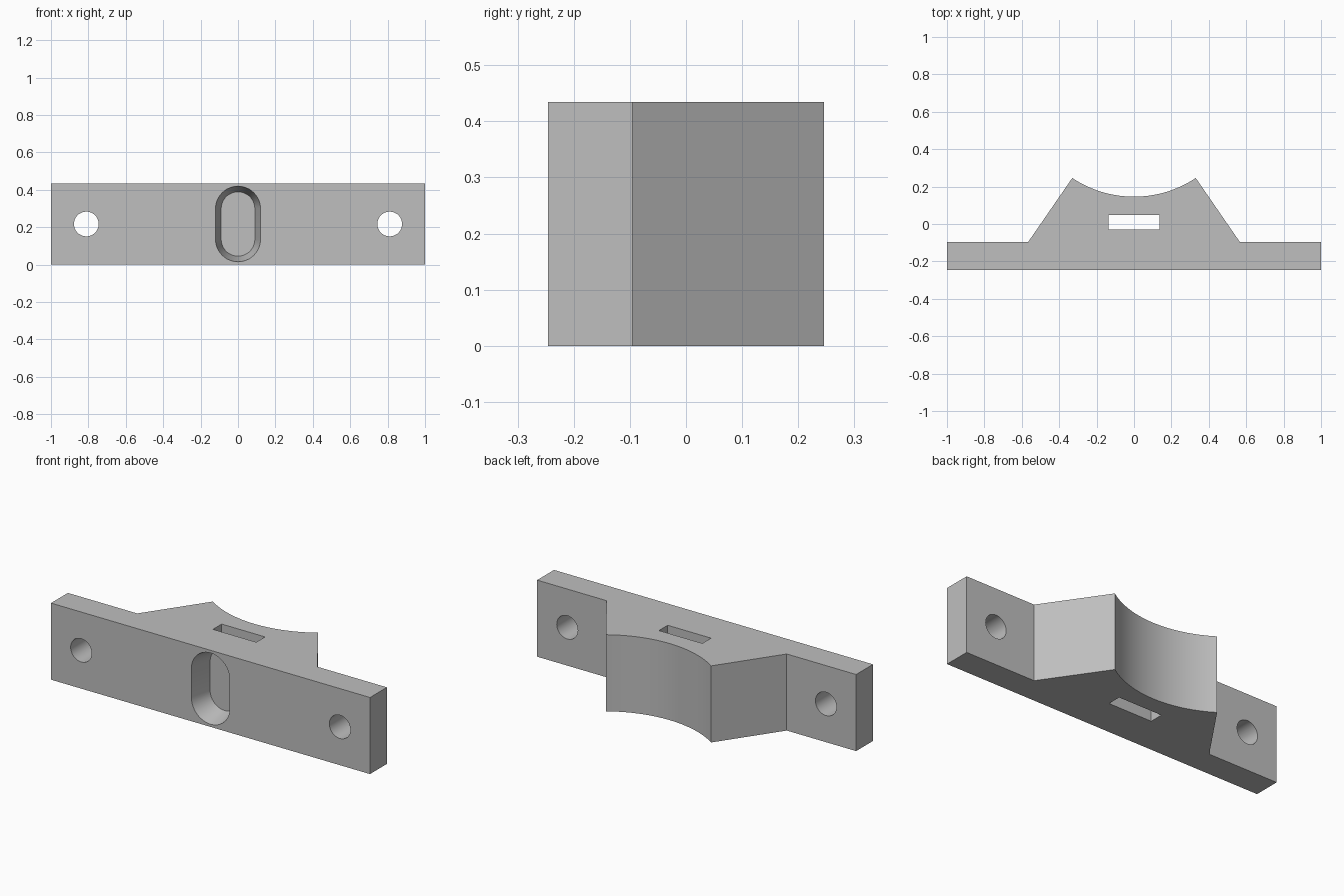
import bpy
import math

cube = bpy.data.objects.get("Cube")
if cube:
    bpy.data.objects.remove(cube, do_unlink=True)

HEIGHT = 0.434
FRONT, BACK, STEP = -0.246, 0.246, -0.095
MID_Z = HEIGHT / 2

# One plain grey for the whole bracket
grey = bpy.data.materials.new("plain_grey")
grey.use_nodes = True
colour = (0.52, 0.52, 0.52, 1)
grey.diffuse_color = colour
grey.node_tree.nodes["Principled BSDF"].inputs["Base Color"].default_value = colour


def loft(name, start, end):
    """Closed solid between two matching rings of points."""
    n = len(start)
    faces = [tuple(reversed(range(n))), tuple(range(n, 2 * n))]
    faces += [(i, (i + 1) % n, n + (i + 1) % n, n + i) for i in range(n)]
    mesh = bpy.data.meshes.new(name)
    mesh.from_pydata(start + end, [], faces)
    mesh.materials.append(grey)
    obj = bpy.data.objects.new(name, mesh)
    bpy.context.collection.objects.link(obj)
    return obj


def oval(radius, straight, y, x=0, steps=24):
    """Upright rounded slot outline facing the front; a circle if straight is 0."""
    ring = []
    for end, shift in ((0, straight), (math.pi, -straight)):
        for i in range(steps + (straight > 0)):
            a = end + math.pi * i / steps
            ring.append((x + radius * math.cos(a), y, MID_Z + shift + radius * math.sin(a)))
    return ring[::-1]


# Bracket body: flange, sloping shoulders and concave saddle, extruded upwards
half, sag, segments = 0.33, 0.1, 32
radius = (half ** 2 + sag ** 2) / (2 * sag)
spread = math.asin(half / radius)
centre_y = BACK - sag + radius
saddle = []
for i in range(segments + 1):
    a = spread * (1 - 2 * i / segments)
    saddle.append((radius * math.sin(a), centre_y - radius * math.cos(a)))
outline = [(-1, FRONT), (1, FRONT), (1, STEP), (0.565, STEP)]
outline += saddle + [(-0.565, STEP), (-1, STEP)]
body = loft("bracket_body", [(x, y, 0) for x, y in outline],
            [(x, y, HEIGHT) for x, y in outline])

# Cutters: two bolt holes, tapered front pocket, vertical strap slot
cutters = [loft(name, oval(0.066, 0, -0.4, x), oval(0.066, 0, 0.0, x))
           for name, x in (("left_bolt_cutter", 0.811), ("right_bolt_cutter", -0.811))]

depth, over = 0.125, 0.025
flare = 0.03 * over / depth
cutters.append(loft("pocket_cutter", oval(0.12 + flare, 0.082, FRONT - over),
                    oval(0.09, 0.082, FRONT + depth)))

slot = [(-0.136, -0.03), (0.136, -0.03), (0.136, 0.048), (-0.136, 0.048)]
cutters.append(loft("strap_slot_cutter", [(x, y, -0.1) for x, y in slot],
                    [(x, y, HEIGHT + 0.1) for x, y in slot]))

# Cut the openings, then discard the cutters
bpy.ops.object.select_all(action='DESELECT')
bpy.context.view_layer.objects.active = body
body.select_set(True)
for cutter in cutters:
    cutter.hide_render = True
    mod = body.modifiers.new(cutter.name, 'BOOLEAN')
    mod.operation = 'DIFFERENCE'
    mod.solver = 'EXACT'
    mod.object = cutter
    bpy.ops.object.modifier_apply(modifier=mod.name)
    bpy.data.objects.remove(cutter, do_unlink=True)

bpy.ops.object.shade_smooth_by_angle(angle=math.radians(30))
